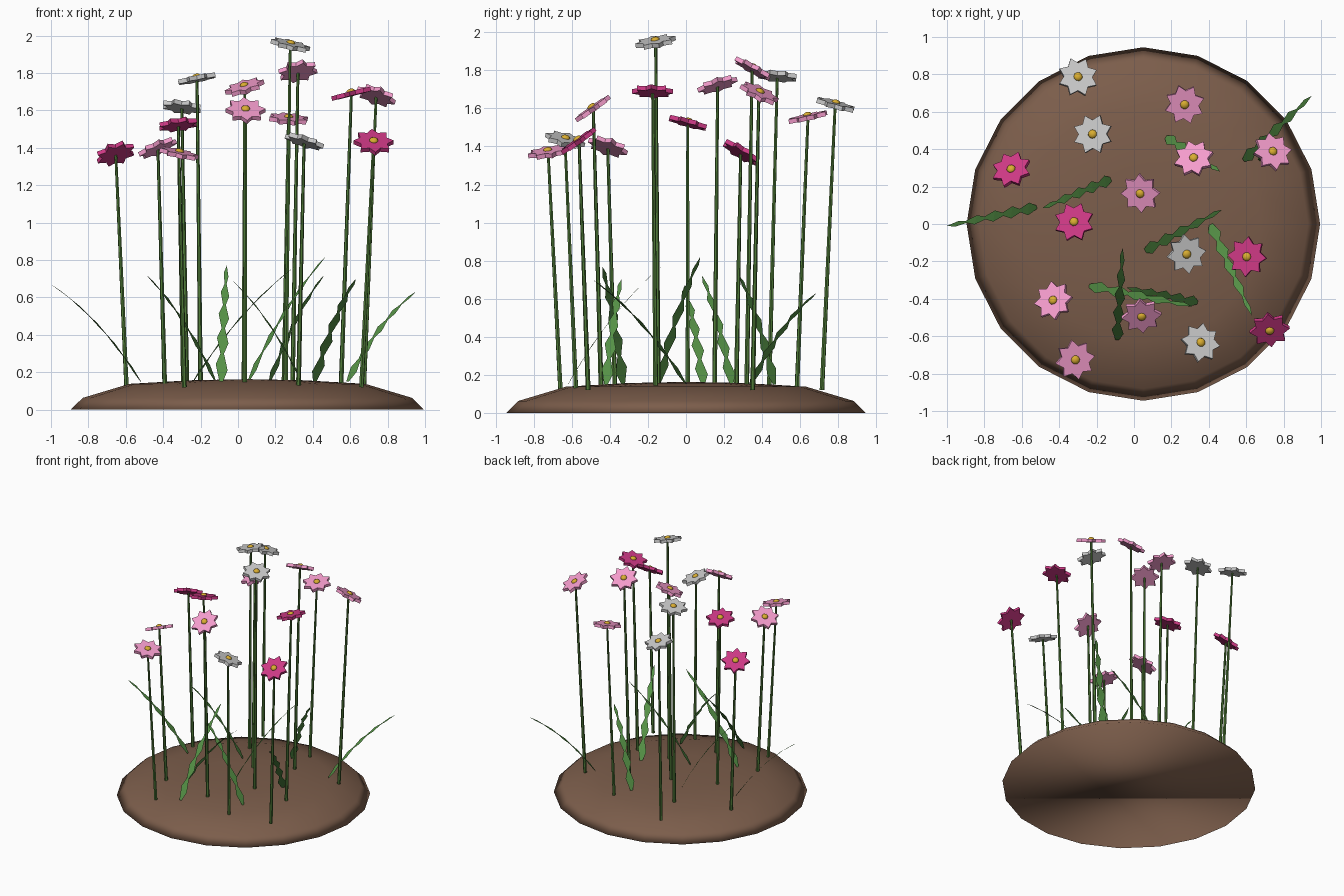
import bpy, bmesh, math
from mathutils import Vector, Matrix

if "Cube" in bpy.data.objects:
    bpy.data.objects.remove(bpy.data.objects["Cube"])


def mat(name, rgb):
    m = bpy.data.materials.new(name)
    m.diffuse_color = (*rgb, 1)
    m.use_nodes = True
    m.node_tree.nodes["Principled BSDF"].inputs["Base Color"].default_value = m.diffuse_color
    return m


SOIL = mat("soil", (0.2, 0.11, 0.07))
STEM = mat("stem_green", (0.08, 0.2, 0.04))
LEAF = mat("leaf_green", (0.09, 0.28, 0.06))
GOLD = mat("gold", (0.7, 0.42, 0.03))
PETAL = {"w": mat("white", (0.9, 0.88, 0.88)),
         "p": mat("pink", (0.9, 0.33, 0.6)),
         "m": mat("magenta", (0.6, 0.04, 0.23))}


def finish(bm, name, material, smooth=False):
    me = bpy.data.meshes.new(name)
    for f in bm.faces:
        f.smooth = smooth
    bm.to_mesh(me)
    bm.free()
    me.materials.append(material)
    ob = bpy.data.objects.new(name, me)
    bpy.context.collection.objects.link(ob)
    return ob


def bridge(bm, a, b):
    n = len(a)
    for i in range(n):
        j = (i + 1) % n
        bm.faces.new((a[i], a[j], b[j], b[i]))


# soil mound: 20-sided smooth dome with a flat bottom
def mound():
    bm = bmesh.new()
    rings = []
    for r, z in [(0.945, 0), (0.88, 0.063), (0.63, 0.138), (0.3, 0.157)]:
        rings.append([bm.verts.new((0.05 + r * math.cos(math.tau * i / 20),
                                    r * math.sin(math.tau * i / 20), z))
                      for i in range(20)])
    for a, b in zip(rings, rings[1:]):
        bridge(bm, a, b)
    top = bm.verts.new((0.05, 0, 0.163))
    for i in range(20):
        bm.faces.new((rings[-1][i], rings[-1][(i + 1) % 20], top))
    bm.faces.new(rings[0][::-1])
    finish(bm, "soil_mound", SOIL, True)


# tapered stem from base to head
def stem(base, head):
    d = head - base
    bm = bmesh.new()
    rot = d.to_track_quat('Z', 'Y').to_matrix().to_4x4()
    bmesh.ops.create_cone(bm, cap_ends=True, segments=6, radius1=0.013,
                          radius2=0.008, depth=d.length,
                          matrix=Matrix.Translation((base + head) / 2) @ rot)
    finish(bm, "stem", STEM)


# eight-pointed flower head with a domed centre
def flower(head, normal, material):
    rot = normal.to_track_quat('Z', 'Y').to_matrix().to_4x4()
    M = Matrix.Translation(head) @ rot
    bm = bmesh.new()
    loops = []
    for z in (-0.013, 0.011):
        loop = []
        for i in range(16):
            r = 0.108 if i % 2 == 0 else 0.076
            a = math.tau * i / 16
            loop.append(bm.verts.new(M @ Vector((r * math.cos(a), r * math.sin(a), z))))
        loops.append(loop)
    bridge(bm, *loops)
    lo = bm.verts.new(M @ Vector((0, 0, -0.013)))
    hi = bm.verts.new(M @ Vector((0, 0, 0.011)))
    for i in range(16):
        j = (i + 1) % 16
        bm.faces.new((loops[1][i], loops[1][j], hi))
        bm.faces.new((loops[0][j], loops[0][i], lo))
    finish(bm, "petals", material)
    bm = bmesh.new()
    bmesh.ops.create_uvsphere(bm, u_segments=10, v_segments=6, radius=0.024,
                              matrix=M @ Matrix.Translation((0, 0, 0.011))
                              @ Matrix.Diagonal((1, 1, 0.65, 1)))
    finish(bm, "flower_centre", GOLD, True)


# arched grass blade with a zigzag outline
def leaf(base, tip, n=10):
    ctrl = base.lerp(tip, 0.45) + Vector((0, 0, 0.11))
    flat = Vector((tip.x - base.x, tip.y - base.y, 0)).normalized()
    side = Vector((-flat.y, flat.x, 0))

    def at(t):
        return base * (1 - t) ** 2 + ctrl * 2 * t * (1 - t) + tip * t * t

    bm = bmesh.new()
    rows = []
    for i in range(n):
        t = i / n
        w = 0.043 * (1 - t) ** 0.6 * (0.75 + t * 0.5)
        w *= 0.3 if i % 2 == 0 else 1.0
        shift = 0.022 if i % 2 else 0
        rows.append((bm.verts.new(at(t + shift) + side * w),
                     bm.verts.new(at(max(t - shift, 0)) - side * w)))
    for (a, b), (c, d) in zip(rows, rows[1:]):
        bm.faces.new((a, b, d))
        bm.faces.new((a, d, c))
    bm.faces.new((*rows[-1], bm.verts.new(tip)))
    finish(bm, "leaf_blade", LEAF)


mound()

# colour, head position, tilt of the head
FLOWERS = [
    ("w", -.30, .785, 1.62, .12, .27), ("w", -.22, .48, 1.77, -.2, .08),
    ("p", .27, .64, 1.555, .07, -.22), ("m", -.655, .29, 1.37, -.3, .6),
    ("p", .32, .35, 1.81, -.17, .55), ("p", .74, .385, 1.68, .33, .45),
    ("p", .035, .165, 1.725, -.28, -.3), ("m", -.32, .01, 1.525, -.12, .27),
    ("w", .28, -.16, 1.95, .23, -.17), ("m", .605, -.175, 1.69, -.25, .02),
    ("p", -.43, -.41, 1.40, -.4, .3), ("p", .04, -.49, 1.60, .07, -.7),
    ("w", .355, -.635, 1.435, .3, .22), ("m", .725, -.565, 1.43, .08, -.7),
    ("p", -.315, -.725, 1.37, .22, -.15)]
for c, x, y, z, nx, ny in FLOWERS:
    head = Vector((x, y, z))
    normal = Vector((nx, ny, 1)).normalized()
    stem(Vector((x * .91, y * .91, .12)), head - normal * 0.005)
    flower(head, normal, PETAL[c])

# leaf base (x, y), tip (x, y, z)
LEAVES = [
    (-.52, .09, -1.0, -.01, .67), (-.12, .24, -.49, .085, .72),
    (.17, .465, .46, .28, .72), (.585, .34, .95, .685, .63),
    (.055, -.145, .47, .075, .82), (.41, 0, .63, -.49, .70),
    (-.09, -.62, -.06, -.13, .77), (-.24, -.33, .31, -.44, .77),
    (.34, -.42, -.04, -.34, .70)]
for bx, by, tx, ty, tz in LEAVES:
    leaf(Vector((bx, by, .15)), Vector((tx, ty, tz)))
